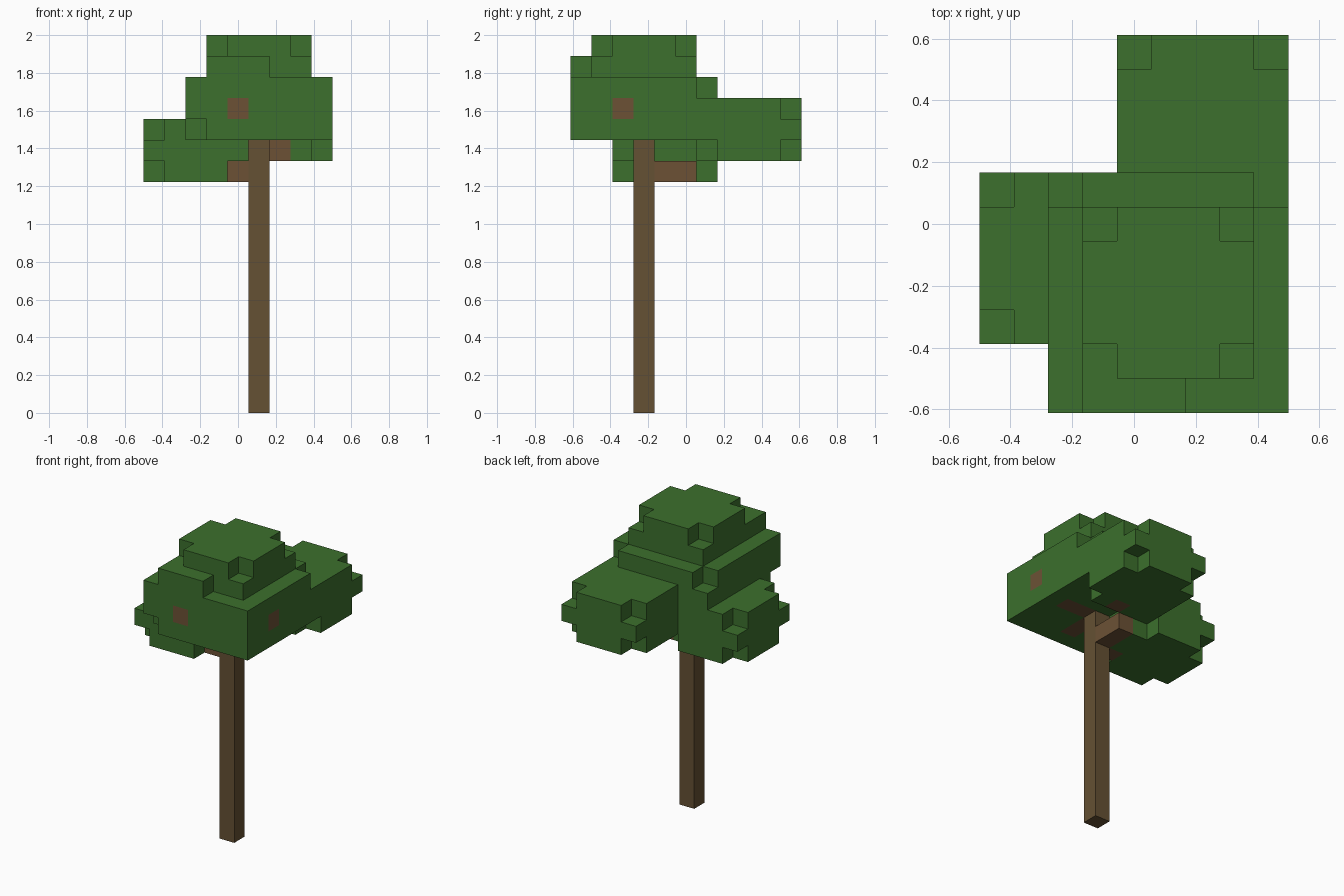
import bpy
import bmesh
from mathutils import Vector
from itertools import product

if "Cube" in bpy.data.objects:
    bpy.data.objects.remove(bpy.data.objects["Cube"], do_unlink=True)

UNIT = 1 / 9                       # edge of one block
ORIGIN = Vector((-0.5, -5.5 * UNIT, 0))


def material(name, color):
    mat = bpy.data.materials.new(name)
    mat.use_nodes = True
    mat.diffuse_color = (*color, 1)
    mat.node_tree.nodes["Principled BSDF"].inputs["Base Color"].default_value = (*color, 1)
    return mat


def box(xs, ys, zs):
    """Set of block cells covering inclusive ranges."""
    return set(product(*(range(a, b + 1) for a, b in (xs, ys, zs))))


def corners(xs, ys, *levels):
    return set(product(xs, ys, levels))


def cluster(cx, cy, cz):
    """Five wide, three tall leaf clump with clipped top and bottom corners."""
    xs, ys = (cx - 2, cx + 2), (cy - 2, cy + 2)
    return box(xs, ys, (cz - 1, cz + 1)) - corners(xs, ys, cz - 1, cz + 1)


# Trunk
trunk = box((5, 5), (3, 3), (0, 13))

# Branches reaching out to each clump
branches = {(4, 3, 11), (3, 4, 12)}                             # left clump
branches |= {(5, 4, 11), (5, 5, 11), (6, 6, 12), (6, 7, 13)}    # back clump
branches |= {(5, 2, 13), (5, 1, 13), (4, 0, 14)}                # front
branches |= {(6, 3, 13), (7, 3, 13), (8, 2, 14)}                # side

# Main crown: wide base, narrower cap, front ledge
crown = box((2, 8), (0, 6), (13, 15)) - {(2, 0, 13), (2, 6, 15), (8, 6, 15)}
crown |= box((3, 7), (1, 5), (16, 17)) - corners((3, 7), (1, 5), 17)
crown |= box((3, 5), (0, 0), (16, 16))

# Lower clumps, without blocks that other parts already fill
wood = trunk | branches
crown -= wood
left_clump = cluster(2, 4, 12) - wood - crown
back_clump = cluster(6, 8, 13) - wood - crown - left_clump
occupied = wood | crown | left_clump | back_clump


def build(name, cells, mat):
    """Make a mesh from the outer faces of the cells."""
    bm = bmesh.new()
    for cell in sorted(cells):
        base = Vector(cell)
        for axis, side in product(range(3), (0, 1)):
            step = list(cell)
            step[axis] += 2 * side - 1
            if tuple(step) in occupied:
                continue
            u, v = Vector((0, 0, 0)), Vector((0, 0, 0))
            u[(axis + 1) % 3] = v[(axis + 2) % 3] = 1
            start = base.copy()
            start[axis] += side
            loop = [start, start + u, start + u + v, start + v]
            if not side:
                loop.reverse()
            bm.faces.new([bm.verts.new(ORIGIN + p * UNIT) for p in loop])
    bmesh.ops.remove_doubles(bm, verts=bm.verts, dist=UNIT / 100)
    mesh = bpy.data.meshes.new(name)
    bm.to_mesh(mesh)
    bm.free()
    mesh.materials.append(mat)
    obj = bpy.data.objects.new(name, mesh)
    bpy.context.collection.objects.link(obj)


leaf = material("leaf_green", (0.045, 0.162, 0.026))
bark = material("trunk_brown", (0.130, 0.082, 0.033))
branch_bark = material("branch_brown", (0.150, 0.083, 0.036))

build("trunk", trunk, bark)
build("branches", branches, branch_bark)
build("crown", crown, leaf)
build("left_leaf_clump", left_clump, leaf)
build("back_leaf_clump", back_clump, leaf)
